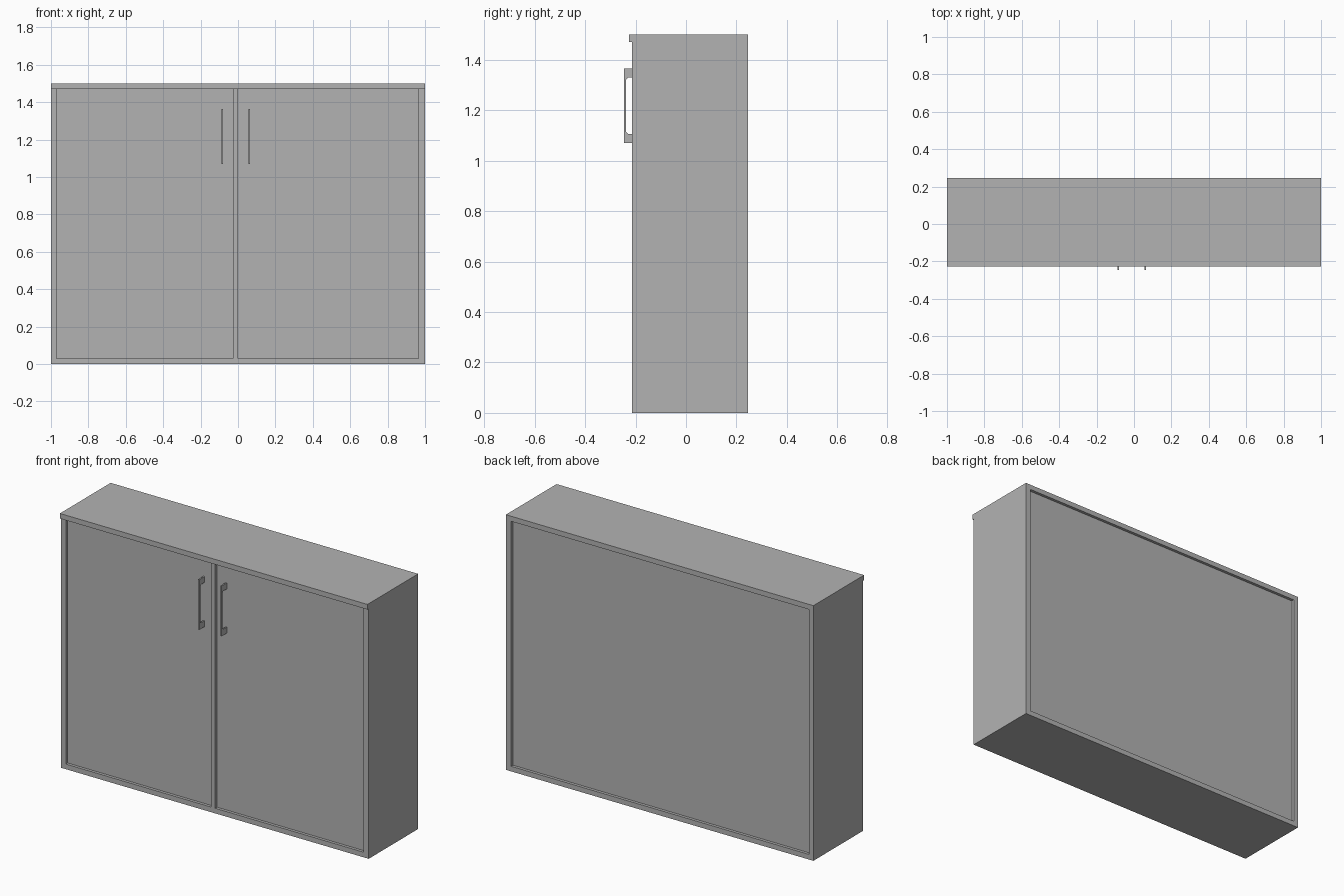
import bpy
import bmesh

cube = bpy.data.objects.get("Cube")
if cube:
    bpy.data.objects.remove(cube, do_unlink=True)

# Single grey finish
grey = bpy.data.materials.new("cabinet grey")
grey.use_nodes = True
grey.diffuse_color = (0.45, 0.45, 0.45, 1)
grey.node_tree.nodes["Principled BSDF"].inputs["Base Color"].default_value = (0.45, 0.45, 0.45, 1)


def prism(name, profile, x0, x1):
    """Extrude a (y, z) profile from x0 to x1."""
    bm = bmesh.new()
    face = bm.faces.new([bm.verts.new((x0, y, z)) for y, z in profile])
    result = bmesh.ops.extrude_face_region(bm, geom=[face])
    verts = [v for v in result["geom"] if isinstance(v, bmesh.types.BMVert)]
    bmesh.ops.translate(bm, verts=verts, vec=(x1 - x0, 0, 0))
    bmesh.ops.recalc_face_normals(bm, faces=bm.faces)
    mesh = bpy.data.meshes.new(name)
    bm.to_mesh(mesh)
    bm.free()
    mesh.materials.append(grey)
    obj = bpy.data.objects.new(name, mesh)
    bpy.context.collection.objects.link(obj)
    return obj


def board(name, x, y, z):
    """Rectangular board from its ranges on each axis."""
    return prism(name, [(y[0], z[0]), (y[1], z[0]), (y[1], z[1]), (y[0], z[1])], *x)


FRONT, BACK, HEIGHT, T = -0.214, 0.245, 1.5, 0.03
RECESS = 0.017
DOOR = FRONT + RECESS
IN_L, IN_R = 0.966, -0.97          # inner faces of the sides
DIV = (-0.026, 0.001)              # centre divider
inner_z = (T, HEIGHT - T)

# Carcass
board("top_board", (-1, 1), (-0.226, BACK), (HEIGHT - T, HEIGHT))
board("left_side", (IN_L, 1), (FRONT, BACK), (0, HEIGHT - T))
board("right_side", (-1, IN_R), (FRONT, BACK), (0, HEIGHT - T))
board("bottom_board", (IN_R, IN_L), (FRONT, BACK), (0, T))
board("back_panel", (IN_R, IN_L), (BACK - RECESS - 0.02, BACK - RECESS), inner_z)
board("centre_divider", DIV, (FRONT, BACK - RECESS - 0.02), inner_z)

# Recessed doors
board("right_door", (IN_R, DIV[0]), (DOOR, DOOR + T), inner_z)
board("left_door", (DIV[1], IN_L), (DOOR, DOOR + T), inner_z)

# Bracket handles with chamfered inner corners
Y0, Y1, Z0, Z1 = -0.246, -0.237, 1.07, 1.365
FOOT, C = 0.035, 0.008
handle_profile = [
    (Y0, Z0), (DOOR, Z0), (DOOR, Z0 + FOOT), (Y1 + C, Z0 + FOOT),
    (Y1, Z0 + FOOT + C), (Y1, Z1 - FOOT - C),
    (Y1 + C, Z1 - FOOT), (DOOR, Z1 - FOOT), (DOOR, Z1), (Y0, Z1),
]
for name, x in (("right_handle", -0.083), ("left_handle", 0.061)):
    prism(name, handle_profile, x - 0.004, x + 0.004)
